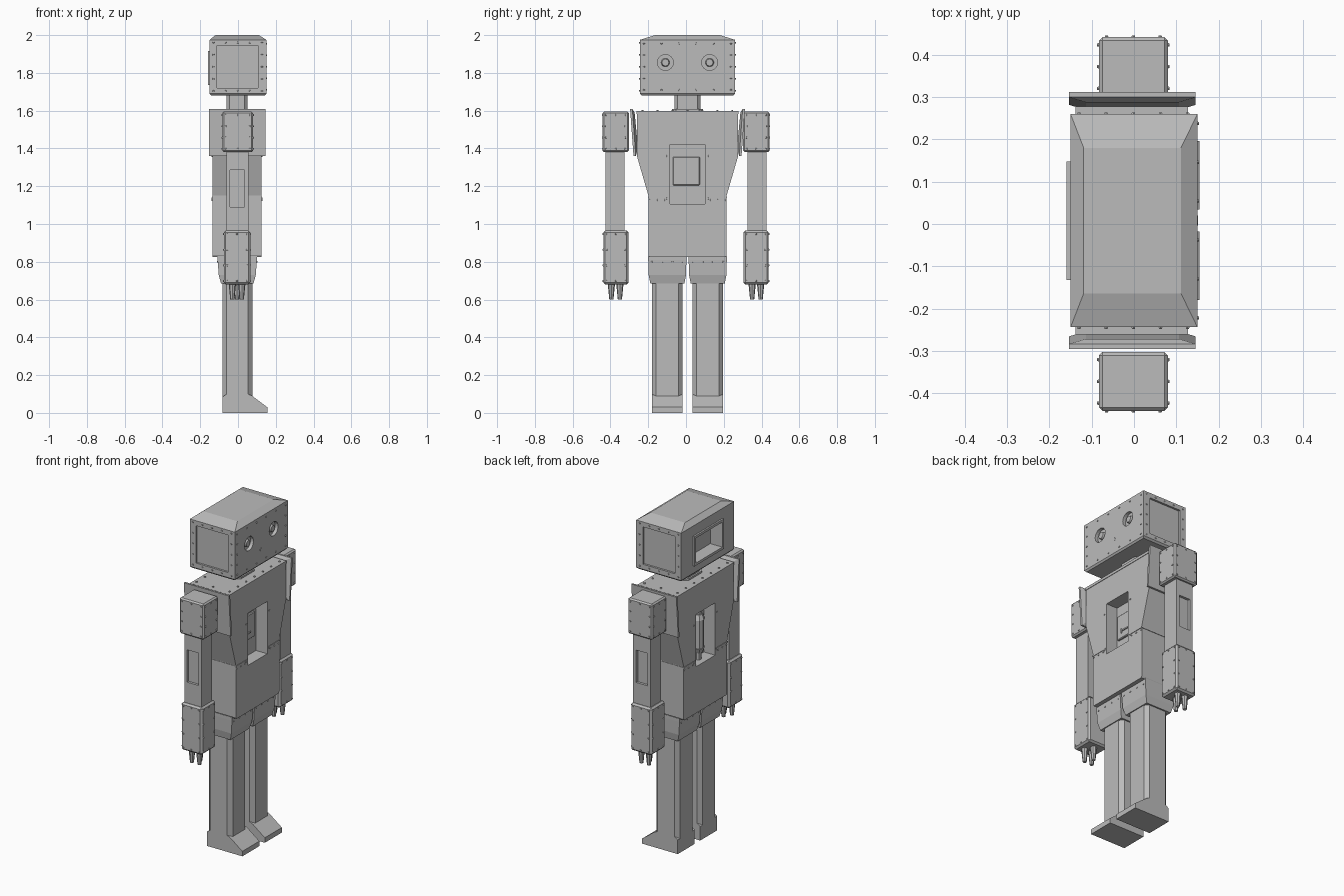
import bpy, bmesh, math
from mathutils import Vector, Matrix

if "Cube" in bpy.data.objects:
    bpy.data.objects.remove(bpy.data.objects["Cube"])

grey = bpy.data.materials.new("plain_grey")
grey.use_nodes = True
COLOUR = (0.5, 0.5, 0.5, 1)
grey.diffuse_color = COLOUR
grey.node_tree.nodes["Principled BSDF"].inputs["Base Color"].default_value = COLOUR

MID = 0.008  # side-to-side centre of the body


def finish(name, bm):
    bmesh.ops.recalc_face_normals(bm, faces=bm.faces[:])
    mesh = bpy.data.meshes.new(name)
    bm.to_mesh(mesh)
    bm.free()
    obj = bpy.data.objects.new(name, mesh)
    bpy.context.scene.collection.objects.link(obj)
    mesh.materials.append(grey)
    return obj


def loft(name, rings):
    """Skin a stack of matching closed rings and cap both ends."""
    bm = bmesh.new()
    rows = [[bm.verts.new(p) for p in ring] for ring in rings]
    for a, b in zip(rows, rows[1:]):
        for i in range(len(a)):
            j = (i + 1) % len(a)
            bm.faces.new((a[i], a[j], b[j], b[i]))
    bm.faces.new(rows[0])
    bm.faces.new(rows[-1])
    return finish(name, bm)


def rect(x, y, hx, hy, z, c=0):
    """Rectangle at height z, with optional cut corners."""
    if c == 0:
        return [(x + sx * hx, y + sy * hy, z) for sx, sy in ((-1, -1), (1, -1), (1, 1), (-1, 1))]
    ring = []
    for sx, sy in ((-1, -1), (1, -1), (1, 1), (-1, 1)):
        pair = [(x + sx * hx, y + sy * (hy - c), z), (x + sx * (hx - c), y + sy * hy, z)]
        ring += pair if sx * sy > 0 else pair[::-1]
    return ring


def bevel(obj, width):
    bm = bmesh.new()
    bm.from_mesh(obj.data)
    bmesh.ops.bevel(bm, geom=bm.edges[:], offset=width, segments=1, affect="EDGES")
    bm.to_mesh(obj.data)
    bm.free()
    return obj


def box(name, xs, ys, zs, width=0):
    x, y = sum(xs) / 2, sum(ys) / 2
    hx, hy = abs(xs[1] - xs[0]) / 2, abs(ys[1] - ys[0]) / 2
    obj = loft(name, [rect(x, y, hx, hy, z) for z in zs])
    return bevel(obj, width) if width else obj


def tube(name, centre, r1, r2, depth, axis="Z", sides=16):
    bm = bmesh.new()
    turn = Matrix.Rotation(math.pi / 2, 4, "Y") if axis == "X" else Matrix()
    bmesh.ops.create_cone(bm, cap_ends=True, segments=sides, radius1=r1, radius2=r2,
                          depth=depth, matrix=Matrix.Translation(centre) @ turn)
    return finish(name, bm)


def carve(obj, cutter):
    mod = obj.modifiers.new("carve", "BOOLEAN")
    mod.operation, mod.object, mod.solver = "DIFFERENCE", cutter, "EXACT"
    bpy.context.view_layer.objects.active = obj
    bpy.ops.object.modifier_apply(modifier=mod.name)
    bpy.data.objects.remove(cutter)


def rivets(name, points, normal):
    bm = bmesh.new()
    turn = Vector(normal).to_track_quat("Z", "Y").to_matrix().to_4x4()
    for p in points:
        bmesh.ops.create_cone(bm, cap_ends=True, segments=6, radius1=0.006, radius2=0.004,
                              depth=0.008, matrix=Matrix.Translation(p) @ turn)
    return finish(name, bm)


def border(a, b, n, m):
    """Points around a rectangle in two coordinates."""
    pts = set()
    for i in range(n + 1):
        for j in range(m + 1):
            if i in (0, n) or j in (0, m):
                pts.add((a[0] + (a[1] - a[0]) * i / n, b[0] + (b[1] - b[0]) * j / m))
    return sorted(pts)


# Head with a shallow sloped cap
head = loft("head", [rect(0, MID, 0.142, 0.242, 1.68), rect(0, MID, 0.15, 0.252, 1.69),
                     rect(0, MID, 0.15, 0.252, 1.975), rect(-0.004, MID, 0.115, 0.172, 2.0)])
for s in (-1, 1):
    y = MID + s * 0.252
    carve(head, box("cutter", (-0.11, 0.105), (y - 0.012, y + 0.012), (1.72, 1.945)))
    carve(head, tube("cutter", (0.15, MID + s * 0.117, 1.855), 0.042, 0.042, 0.04, "X", 24))
    rivets("head_side_rivets", [(x, y, z) for x, z in border((-0.13, 0.127), (1.705, 1.96), 4, 4)], (0, s, 0))
    tube("eye_lens", (0.135, MID + s * 0.117, 1.855), 0.024, 0.018, 0.02, "X", 24)
carve(head, box("cutter", (-0.17, -0.08), (MID - 0.125, MID + 0.125), (1.75, 1.9)))
for z in (1.735, 1.9):
    box("head_window_rail", (-0.16, -0.148), (MID - 0.14, MID + 0.14), (z, z + 0.015))
for s in (-1, 1):
    box("head_window_post", (-0.16, -0.148), (MID + s * 0.125, MID + s * 0.14), (1.735, 1.915))
rivets("face_rivets", [(0.15, y, z) for y, z in border((MID - 0.23, MID + 0.23), (1.71, 1.955), 5, 4)], (1, 0, 0))
tube("mouth_stud", (0.15, MID, 1.775), 0.012, 0.012, 0.004, "X", 12)

# Neck
loft("neck", [rect(-0.005, MID, 0.055, 0.068, z, 0.015) for z in (1.59, 1.69)])
loft("neck_collar", [rect(-0.005, MID, 0.065, 0.082, z, 0.02) for z in (1.585, 1.608)])

# Torso, tapering to the waist, with a pocket on both faces
torso = loft("torso", [rect(-0.005, MID, 0.13, hy, z) for hy, z in
                       ((0.202, 0.825), (0.207, 0.835), (0.207, 1.15), (0.268, 1.36), (0.268, 1.595))])
carve(torso, box("cutter", (0.05, 0.2), (MID - 0.092, MID + 0.092), (1.105, 1.42)))
carve(torso, box("cutter", (-0.2, -0.06), (MID - 0.092, MID + 0.092), (1.105, 1.42)))
box("waist_seam", (-0.138, 0.128), (MID - 0.21, MID - 0.1), (1.138, 1.146))
box("waist_seam", (-0.138, 0.128), (MID + 0.1, MID + 0.21), (1.138, 1.146))
box("collar_strip", (-0.138, 0.128), (MID - 0.27, MID + 0.27), (1.582, 1.598))
rivets("torso_top_rivets", [(x, y, 1.6) for x, y in border((-0.115, 0.105), (-0.23, 0.245), 2, 6)], (0, 0, 1))
for x, s in ((0.125, 1), (-0.135, -1)):
    rivets("pocket_rivets", [(x, MID + a, z) for a in (-0.11, 0.11) for z in (1.135, 1.36)], (s, 0, 0))
    rivets("waist_rivets", [(x, MID + a * 0.04, 1.127) for a in (-5, -4, -3, 3, 4, 5)], (s, 0, 0))

# Control panel in the front pocket, canister in the back pocket
box("control_panel", (0.045, 0.062), (MID - 0.078, MID + 0.065), (1.205, 1.355), 0.004)
box("control_slot", (0.06, 0.068), (MID - 0.042, MID + 0.02), (1.245, 1.253))
box("control_tab", (0.06, 0.068), (MID - 0.042, MID - 0.035), (1.235, 1.262))
tube("canister", (-0.088, MID, 1.265), 0.032, 0.032, 0.18, sides=8)
for z, a, b in ((1.365, 0.038, 0.025), (1.165, 0.025, 0.038)):
    tube("canister_cap", (-0.088, MID, z), a, b, 0.03, sides=8)
tube("canister_stem", (-0.088, MID, 1.262), 0.018, 0.018, 0.31, sides=8)

for s in (-1, 1):
    # Tilted shoulder guard, narrower on its inner face
    y = MID + s * 0.262
    guard = []
    for off, hx, z0, z1 in ((0, 0.11, 1.40, 1.59), (0.012, 0.15, 1.36, 1.61), (0.024, 0.15, 1.36, 1.61)):
        lean = 0.018
        guard.append([(-0.004 - hx, y + s * off, z0), (-0.004 + hx, y + s * off, z0),
                      (-0.004 + hx, y + s * (off + lean), z1), (-0.004 - hx, y + s * (off + lean), z1)])
    loft("shoulder_guard", guard)

    # Arm: shoulder block, upper arm with a sunk panel, forearm cuff
    box("shoulder_block", (-0.083, 0.08), (s * 0.303, s * 0.442), (1.38, 1.595), 0.008)
    arm = box("upper_arm", (-0.06, 0.055), (s * 0.325, s * 0.425), (0.94, 1.4))
    carve(arm, box("cutter", (-0.042, 0.034), (s * 0.41, s * 0.44), (1.09, 1.285)))
    box("forearm_cuff", (-0.075, 0.065), (s * 0.304, s * 0.438), (0.68, 0.965), 0.01)
    for name, x0, x1, y0, y1, z0, z1 in (("shoulder_rivets", -0.083, 0.08, 0.303, 0.442, 1.38, 1.595),
                                         ("cuff_rivets", -0.075, 0.065, 0.304, 0.438, 0.68, 0.965)):
        e = 0.018
        rivets(name, [(x, s * y1, z) for x, z in border((x0 + e, x1 - e), (z0 + e, z1 - e), 2, 3)], (0, s, 0))
        for x, d in ((x0, -1), (x1, 1)):
            rivets(name, [(x, s * yy, z) for yy, z in border((y0 + e, y1 - e), (z0 + e, z1 - e), 2, 3)], (d, 0, 0))
    for fx, fy in ((-0.03, 0.395), (0.02, 0.395), (-0.005, 0.35)):
        tube("finger", (fx, s * fy, 0.645), 0.011, 0.02, 0.09, sides=8)

    # Hip, leg and foot
    y = MID + s * 0.107
    loft("hip", [rect(-0.004, y, hx, hy, z) for hx, hy, z in
                 ((0.086, 0.09, 0.685), (0.098, 0.099, 0.73), (0.104, 0.101, 0.81), (0.104, 0.101, 0.83))])
    for x, d in ((-0.106, -1), (0.098, 1)):
        rivets("hip_rivets", [(x, y + a * 0.055, 0.8) for a in (-1.5, -0.5, 0.5, 1.5)], (d, 0, 0))
    loft("leg", [rect(-0.003, y, 0.079, 0.081, z, 0.022) for z in (0.08, 0.7)])
    profile = [(-0.082, 0), (0.155, 0), (0.155, 0.03), (0.075, 0.09), (0.053, 0.1), (-0.06, 0.1), (-0.082, 0.085)]
    loft("foot", [[(x, y + t * 0.081, z) for x, z in profile] for t in (-1, 1)])
